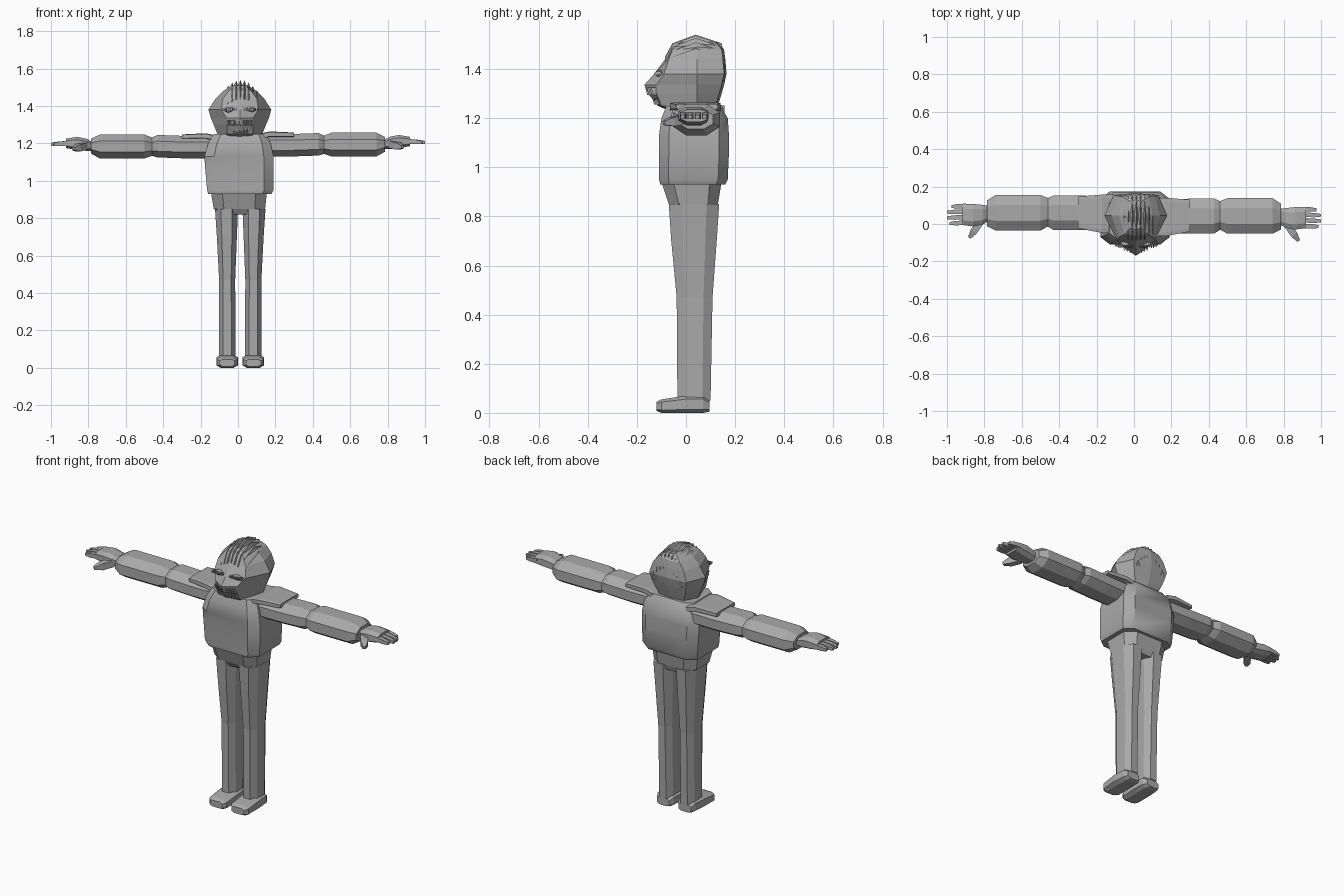
import bpy
from mathutils import Vector

cube = bpy.data.objects.get("Cube")
if cube:
    bpy.data.objects.remove(cube)

grey = bpy.data.materials.new("plain grey")
grey.use_nodes = True
GREY = (0.4, 0.4, 0.4, 1)
grey.diffuse_color = GREY
grey.node_tree.nodes["Principled BSDF"].inputs["Base Color"].default_value = GREY


def build(name, verts, faces):
    mesh = bpy.data.meshes.new(name)
    mesh.from_pydata([tuple(v) for v in verts], [], faces)
    mesh.materials.append(grey)
    obj = bpy.data.objects.new(name, mesh)
    bpy.context.collection.objects.link(obj)
    bpy.context.view_layer.objects.active = obj
    bpy.ops.object.select_all(action='DESELECT')
    obj.select_set(True)
    bpy.ops.object.mode_set(mode='EDIT')
    bpy.ops.mesh.select_all(action='SELECT')
    bpy.ops.mesh.normals_make_consistent(inside=False)
    bpy.ops.object.mode_set(mode='OBJECT')
    return obj


def skin(name, rings):
    """Join equal point rings with quads and cap both ends."""
    n = len(rings[0])
    faces = [(r * n + i, r * n + (i + 1) % n, (r + 1) * n + (i + 1) % n, (r + 1) * n + i)
             for r in range(len(rings) - 1) for i in range(n)]
    faces += [tuple(range(n)), tuple(range((len(rings) - 1) * n, len(rings) * n))]
    return build(name, [p for ring in rings for p in ring], faces)


def loft(name, axis, rings, cut=0.5, place=lambda p: p):
    """Chamfered sections along an axis: (position, u min, u max, v min, v max)."""
    corners = [(1, -cut), (1, cut), (cut, 1), (-cut, 1),
               (-1, cut), (-1, -cut), (-cut, -1), (cut, -1)]
    out = []
    for t, u0, u1, v0, v1 in rings:
        ring = []
        for a, b in corners:
            u = (u0 + u1 + a * (u1 - u0)) / 2
            v = (v0 + v1 + b * (v1 - v0)) / 2
            ring.append(place(Vector({'x': (t, u, v), 'y': (u, t, v), 'z': (u, v, t)}[axis])))
        out.append(ring)
    return skin(name, out)


def tube(name, a, b, r0, r1, place):
    """Four sided tapered finger from a to b."""
    a, b = Vector(a), Vector(b)
    d = (b - a).normalized()
    side = d.cross(Vector((0, 0, 1))).normalized()
    up = side.cross(d)
    rings = [[place(p + side * r * i + up * r * j)
              for i, j in ((1, 1), (-1, 1), (-1, -1), (1, -1))]
             for p, r in ((a, r0), (a.lerp(b, 0.6), r0), (b, r1))]
    return skin(name, rings)


# Torso, with a fold below the right side of the chest
torso = loft("torso", 'z', [
    (0.93, -0.16, 0.18, -0.105, 0.16), (0.95, -0.165, 0.19, -0.11, 0.17),
    (1.06, -0.175, 0.19, -0.11, 0.175), (1.13, -0.18, 0.19, -0.11, 0.175),
    (1.20, -0.16, 0.175, -0.10, 0.17), (1.25, -0.13, 0.15, -0.08, 0.14)], 0.72)
for v in torso.data.vertices:
    if abs(v.co.z - 1.06) < 0.01 and v.co.y < -0.1 and v.co.x < 0:
        v.co.y += 0.045
torso.data.shade_smooth()
bpy.ops.object.shade_smooth_by_angle(angle=0.6)

# Pelvis
loft("pelvis", 'z', [(0.82, -0.08, 0.10, -0.05, 0.12), (0.85, -0.13, 0.145, -0.07, 0.13),
                     (0.94, -0.145, 0.155, -0.10, 0.145)], 0.6)

# Head: half outlines from nose line round to the back, mirrored
head_rows = [
    (1.235, -0.08, 0.06, -0.07, 0.10, 0.07, 0.12),
    (1.25, -0.115, 0.07, -0.10, 0.12, 0.08, 0.13),
    (1.30, -0.155, 0.07, -0.12, 0.14, 0.10, 0.145),
    (1.335, -0.17, 0.07, -0.12, 0.155, 0.11, 0.155),
    (1.38, -0.13, 0.10, -0.09, 0.168, 0.12, 0.165),
    (1.44, -0.085, 0.09, -0.07, 0.13, 0.10, 0.16),
    (1.48, -0.065, 0.06, -0.055, 0.09, 0.07, 0.155),
    (1.51, -0.03, 0.03, -0.02, 0.04, 0.03, 0.13)]
rings = []
for z, front, fx, fy, w, bx, back in head_rows:
    half = [(fx, fy), (w, 0.045), (bx, back - 0.01)]
    loop = [(0, front)] + half + [(0, back)] + [(-x, y) for x, y in reversed(half)]
    rings.append([(x + 0.01, y, z) for x, y in loop])
skin("head", rings)

# Hair: a row of ridges running front to back
for k in range(-4, 5):
    x, drop = 0.01 + k * 0.022, 0.0035 * k * k
    path = [(-0.085, 1.45), (-0.055, 1.505), (0.04, 1.54), (0.145, 1.505), (0.16, 1.43)]
    rings = [[(x - 0.012, y * 0.97, z - drop - 0.03), (x + 0.012, y * 0.97, z - drop - 0.03),
              (x + 0.004, y, z - drop)] for y, z in path]
    skin("hair_ridge", rings)

# Eyes: small balls behind fine lashes
for s in (-1, 1):
    bpy.ops.mesh.primitive_uv_sphere_add(segments=10, ring_count=6, radius=0.016,
                                         location=(0.01 + s * 0.055, -0.105, 1.38))
    eye = bpy.context.object
    eye.name = "left_eye" if s > 0 else "right_eye"
    eye.scale.x = 1.8
    eye.data.materials.append(grey)
    for i in range(8):
        x = 0.01 + s * (0.022 + 0.01 * i)
        loft("eyelash", 'x', [(x, -0.128, -0.10, 1.375, 1.39),
                              (x + 0.004, -0.128, -0.10, 1.375, 1.39)])

# Teeth: two rows of narrow blocks following the jaw
for i in range(-4, 5):
    x, y = 0.01 + i * 0.015, -0.158 + 0.006 * abs(i)
    for low, high, back in ((1.295, 1.325, 0), (1.255, 1.285, 0.028)):
        loft("tooth", 'z', [(low, x - 0.005, x + 0.005, y + back, y + back + 0.03),
                            (high, x - 0.005, x + 0.005, y + back - 0.008, y + back + 0.03)])

# Limbs, built on the left and mirrored with the figure's slight lean
for s, label in ((1, "left_"), (-1, "right_")):
    shift = Vector((0, 0, 0)) if s > 0 else Vector((0, 0.017, -0.01))

    def arm(p, s=s, shift=shift):
        return Vector((p.x * s, p.y, p.z)) + shift

    def leg(p, s=s):
        return Vector((0.012 + p.x * s, p.y, p.z))

    loft(label + "upper_arm", 'x', [
        (0.12, -0.05, 0.13, 1.13, 1.25), (0.29, -0.05, 0.135, 1.13, 1.25),
        (0.43, -0.05, 0.135, 1.135, 1.255), (0.465, -0.028, 0.12, 1.145, 1.24)], 0.45, arm)
    loft(label + "forearm", 'x', [
        (0.455, -0.028, 0.12, 1.145, 1.24), (0.50, -0.052, 0.138, 1.13, 1.257),
        (0.74, -0.052, 0.138, 1.13, 1.257), (0.785, -0.03, 0.11, 1.155, 1.235)], 0.45, arm)
    loft(label + "shoulder_flap", 'x', [
        (0.11, -0.065, 0.14, 1.22, 1.25), (0.17, -0.065, 0.14, 1.235, 1.264),
        (0.30, -0.04, 0.13, 1.235, 1.258)], 0.8, arm)
    loft(label + "palm", 'x', [
        (0.775, 0.0, 0.08, 1.17, 1.215), (0.81, -0.02, 0.085, 1.17, 1.235),
        (0.86, -0.03, 0.09, 1.175, 1.245), (0.92, -0.022, 0.09, 1.185, 1.235)], 0.55, arm)
    for i, tip in enumerate((0.985, 1.0, 0.998, 0.975)):
        y = -0.01 + i * 0.03
        tube(label + "finger", (0.90, y, 1.212), (tip, y - 0.004, 1.205), 0.012, 0.008, arm)
    tube(label + "thumb", (0.82, -0.005, 1.195), (0.88, -0.09, 1.18), 0.019, 0.008, arm)

    loft(label + "leg", 'z', [
        (0.05, 0.025, 0.113, -0.035, 0.10), (0.47, 0.027, 0.113, -0.038, 0.108),
        (0.70, 0.018, 0.125, -0.06, 0.125), (0.85, 0.012, 0.135, -0.07, 0.135)], 0.5, leg)
    loft(label + "foot", 'y', [
        (-0.12, 0.03, 0.11, 0.008, 0.045), (-0.10, 0.015, 0.125, 0.0, 0.055),
        (0.0, 0.012, 0.128, 0.0, 0.07), (0.07, 0.015, 0.122, 0.0, 0.07),
        (0.095, 0.03, 0.11, 0.005, 0.05)], 0.6, leg)
